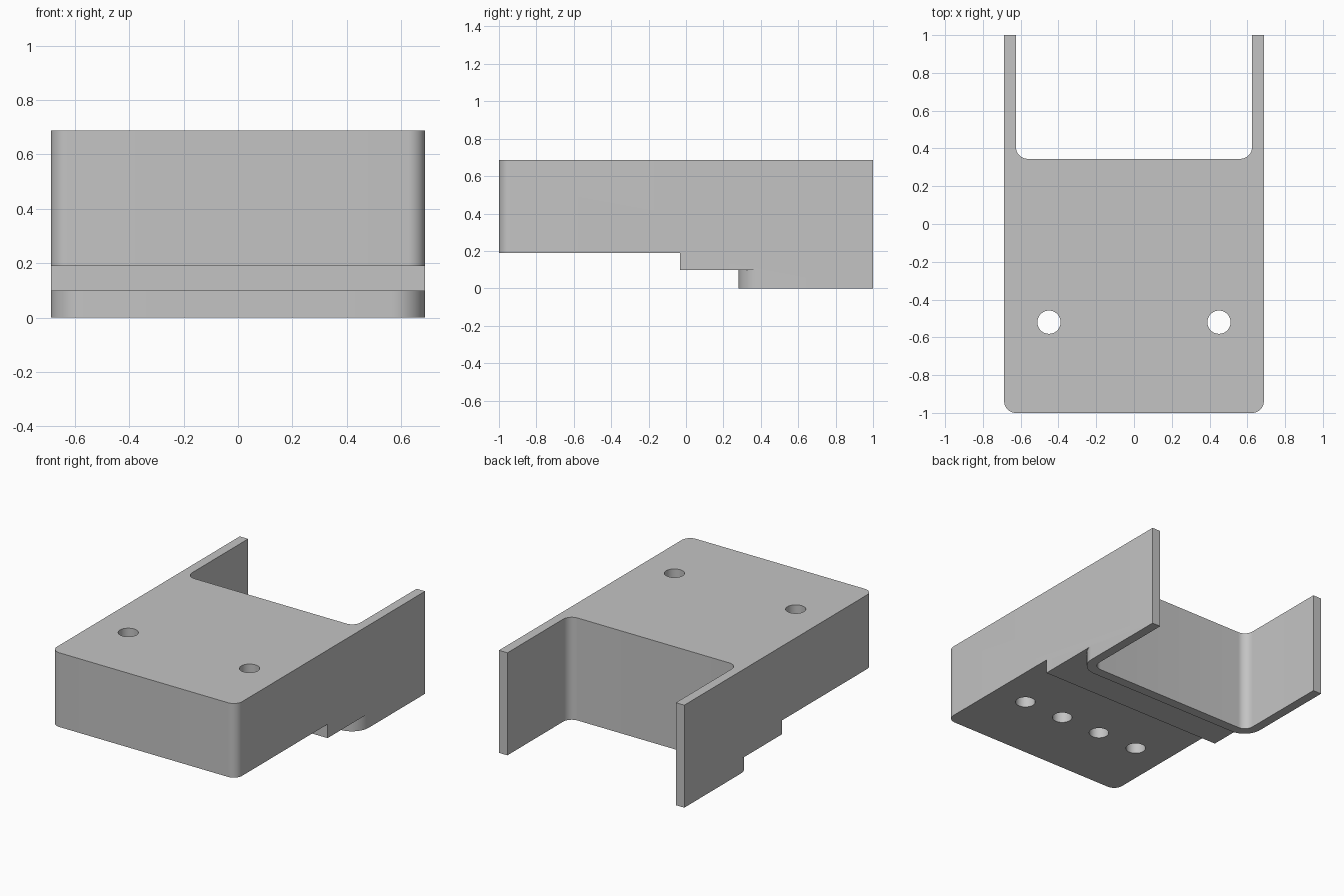
import bpy, bmesh, math
from mathutils import Vector

cube = bpy.data.objects.get("Cube")
if cube:
    bpy.data.objects.remove(cube, do_unlink=True)

W, H = 0.6875, 0.6875      # half width, full height
WALL = 0.0625              # wall thickness and small corner radius

grey = bpy.data.materials.new("plain grey")
grey.use_nodes = True
colour = (0.55, 0.55, 0.55, 1)
grey.diffuse_color = colour
grey.node_tree.nodes["Principled BSDF"].inputs["Base Color"].default_value = colour


def arc(cx, cy, r, start, end, steps=12):
    """Points along a corner arc, angles in degrees."""
    angles = [math.radians(start + (end - start) * i / steps) for i in range(steps + 1)]
    return [(cx + r * math.cos(a), cy + r * math.sin(a)) for a in angles]


def mirrored(half):
    """Close an outline whose +x half runs from front to back or back to front."""
    return half + [(-x, y) for x, y in reversed(half)]


def prism(name, outline, z0, z1):
    """Extrude a plan outline between two heights."""
    bm = bmesh.new()
    face = bm.faces.new([bm.verts.new((x, y, z0)) for x, y in outline])
    grown = bmesh.ops.extrude_face_region(bm, geom=[face])["geom"]
    bmesh.ops.translate(bm, vec=Vector((0, 0, z1 - z0)),
                        verts=[g for g in grown if isinstance(g, bmesh.types.BMVert)])
    bmesh.ops.recalc_face_normals(bm, faces=bm.faces)
    mesh = bpy.data.meshes.new(name)
    bm.to_mesh(mesh)
    bm.free()
    obj = bpy.data.objects.new(name, mesh)
    bpy.context.collection.objects.link(obj)
    mesh.materials.append(grey)
    return obj


# Body: block with rounded front corners and a rounded bay open at the back
inner, bay = W - WALL, 0.345
half = (arc(W - WALL, -1 + WALL, WALL, -90, 0)
        + [(W, 1), (inner, 1)]
        + arc(inner - WALL, bay + WALL, WALL, 0, -90))
body = prism("bracket_body", mirrored(half), 0, H)

# Stepped underside: raised front floor, then a shallow step up to the curved lip
R = 2 * WALL
lip = 0.28
cutters = [
    prism("front_floor_cutter", [(-1, -2), (1, -2), (1, -0.033), (-1, -0.033)], -1, 0.19),
    prism("step_cutter",
          mirrored([(1, -2), (1, lip + R)] + arc(W - R, lip + R, R, 0, -90)), -1, 0.097),
]

# Screw holes: outer pair goes right through, inner pair is blind
for i, (x, top) in enumerate([(-0.45, 1), (-0.15, 0.6), (0.15, 0.6), (0.45, 1)]):
    circle = arc(x, -0.52, 0.0615, 0, 360, 40)[:-1]
    cutters.append(prism(f"hole_cutter_{i + 1}", circle, -0.5, top))

for cutter in cutters:
    cutter.hide_render = True
    cutter.hide_set(True)
    mod = body.modifiers.new(cutter.name, "BOOLEAN")
    mod.operation = "DIFFERENCE"
    mod.solver = "EXACT"
    mod.object = cutter

# Apply the cuts, drop the cutters and smooth the rounded corners
bpy.context.view_layer.objects.active = body
body.select_set(True)
for mod in list(body.modifiers):
    bpy.ops.object.modifier_apply(modifier=mod.name)
for cutter in cutters:
    bpy.data.objects.remove(cutter, do_unlink=True)
bpy.ops.object.shade_smooth_by_angle(angle=math.radians(30))
